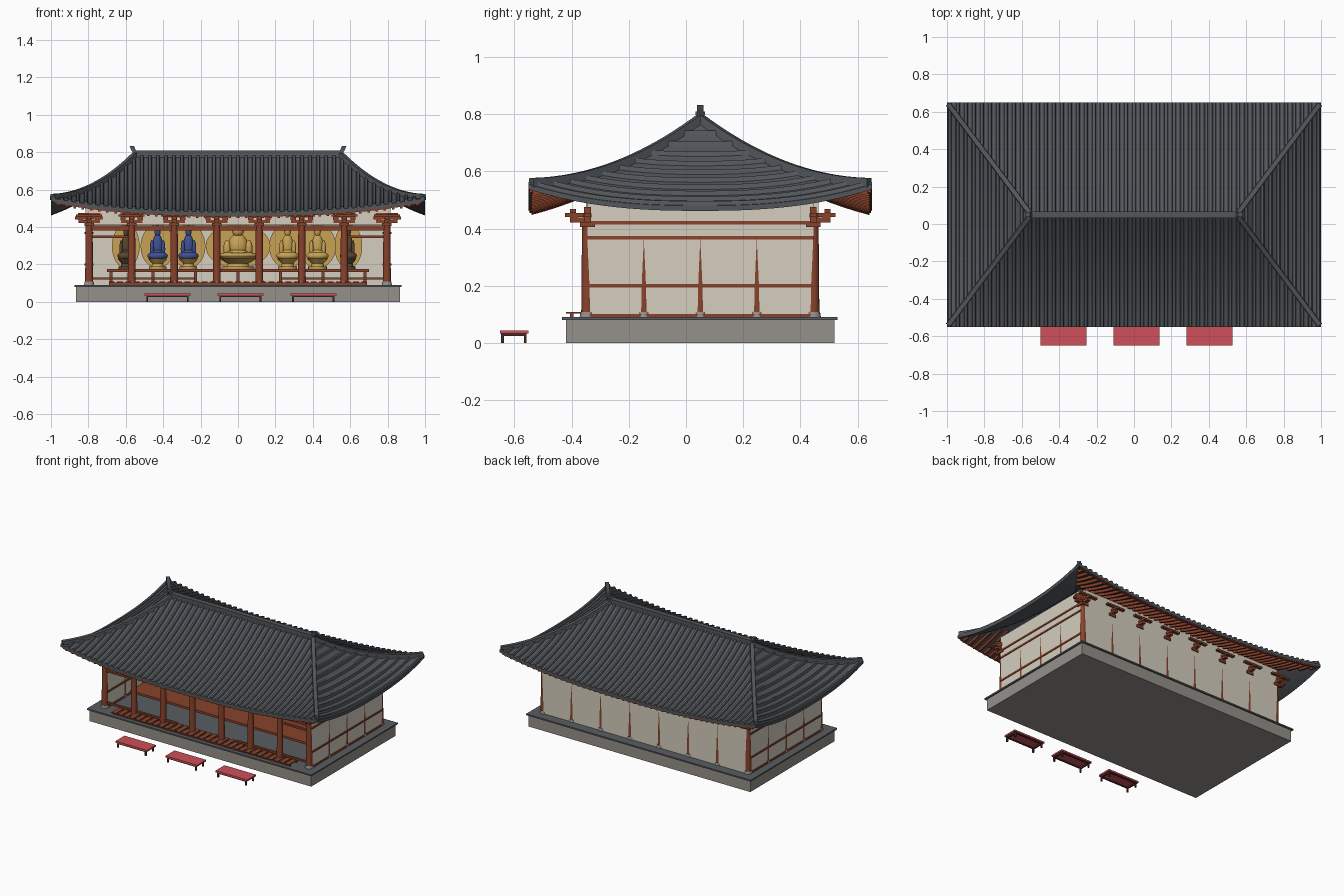
import bpy, bmesh, math
from mathutils import Matrix, Vector

if "Cube" in bpy.data.objects:
    bpy.data.objects.remove(bpy.data.objects["Cube"])

def mat(name, r, g, b):
    m = bpy.data.materials.new(name)
    m.diffuse_color = (r, g, b, 1)
    m.use_nodes = True
    m.node_tree.nodes["Principled BSDF"].inputs["Base Color"].default_value = m.diffuse_color
    return m

TILE = mat("roof_tile_grey", .085, .095, .105)
WOOD = mat("red_brown_wood", .25, .055, .025)
WALL = mat("cream_plaster", .66, .62, .52)
STONE = mat("stone_grey", .30, .28, .255)
SLATE = mat("slate_floor", .10, .11, .12)
RED = mat("bench_red", .62, .08, .10)
DARK = mat("dark_brown", .07, .025, .02)
GOLD = mat("gold", .58, .36, .09)
BRONZE = mat("dark_bronze", .10, .06, .03)
BLUE = mat("blue_paint", .05, .08, .28)

def finish(name, b, material, smooth=False):
    bmesh.ops.recalc_face_normals(b, faces=b.faces)
    me = bpy.data.meshes.new(name)
    b.to_mesh(me)
    b.free()
    me.materials.append(material)
    o = bpy.data.objects.new(name, me)
    bpy.context.collection.objects.link(o)
    if smooth:
        bpy.ops.object.select_all(action='DESELECT')
        o.select_set(True)
        bpy.context.view_layer.objects.active = o
        bpy.ops.object.shade_smooth_by_angle(angle=math.radians(40))
    return o

def box(b, x0, x1, y0, y1, z0, z1):
    m = Matrix.Translation(((x0+x1)/2, (y0+y1)/2, (z0+z1)/2)) @ Matrix.Diagonal((x1-x0, y1-y0, z1-z0, 1))
    bmesh.ops.create_cube(b, size=1, matrix=m)

def cyl(b, x, y, z0, z1, r0, r1, n=16):
    bmesh.ops.create_cone(b, cap_ends=True, segments=n, radius1=r0, radius2=r1, depth=z1-z0,
                          matrix=Matrix.Translation((x, y, (z0+z1)/2)))

def ball(b, x, y, z, rx, ry, rz):
    bmesh.ops.create_uvsphere(b, u_segments=16, v_segments=10, radius=1,
                              matrix=Matrix.Translation((x, y, z)) @ Matrix.Diagonal((rx, ry, rz, 1)))

def sweep(b, path, section):
    """Run a closed section (3D offsets) along a path and cap both ends."""
    rings = [[b.verts.new(Vector(p) + Vector(o)) for o in section] for p in path]
    n = len(section)
    for r, q in zip(rings, rings[1:]):
        for i in range(n):
            b.faces.new((r[i], r[(i+1) % n], q[(i+1) % n], q[i]))
    b.faces.new(rings[0])
    b.faces.new(rings[-1])

# ---- roof surface: curved hip roof with lifted corners ----
CY, RX, HX, HY = .05, .55, 1.0, .60       # centre y, half ridge, half sizes
def roof_z(x, y):
    x, y = abs(x), abs(y - CY)
    uf, us = y / HY, max(0, (x - RX) / (HX - RX))
    u = min(1, max(uf, us))
    s = x / (RX + (HX-RX)*u) if uf >= us else y / (HY*u)
    v = 1 - u
    return .48 + .30*(.5*v + .5*v*v) + .075 * u*u * min(1, s)**2.5

def span(a, c, n):
    return [a + (c-a)*i/n for i in range(n+1)]

b = bmesh.new()
for side in (0, 1):
    for sg in (-1, 1):
        grid = []
        for u in span(0, 1, 16):
            row = []
            for s in span(-1, 1, 32):
                if side:
                    x, y = sg*(RX + (HX-RX)*u), CY + s*HY*u
                else:
                    x, y = s*(RX + (HX-RX)*u), CY + sg*HY*u
                row.append(b.verts.new((x, y, roof_z(x, y))))
            grid.append(row)
        for r, q in zip(grid, grid[1:]):
            for i in range(32):
                b.faces.new((r[i], r[i+1], q[i+1], q[i]))
bmesh.ops.remove_doubles(b, verts=b.verts, dist=1e-4)
ret = bmesh.ops.extrude_face_region(b, geom=b.faces[:], use_keep_orig=True)
bmesh.ops.translate(b, vec=(0, 0, -.018), verts=[g for g in ret['geom'] if isinstance(g, bmesh.types.BMVert)])
finish("roof_shell", b, TILE, True)

# tile ribs, all at constant x
b = bmesh.new()
rib = [(-.012, 0, -.006), (-.007, 0, .011), (.007, 0, .011), (.012, 0, -.006)]
for x in span(-.985, .985, 46):
    sweep(b, [(x, y, roof_z(x, y)) for y in span(CY-HY, CY+HY, 48)], rib)
finish("roof_tile_ribs", b, TILE)

# hip ridges, top ridge and its end ornaments
b = bmesh.new()
for sx in (-1, 1):
    for sy in (-1, 1):
        pts = []
        for u in span(0, .985, 20):
            x, y = sx*(RX + (HX-RX)*u), CY + sy*HY*u
            pts.append((x, y, roof_z(x, y)))
        sweep(b, pts, [(-.012, -.009*sx*sy*-1, -.01), (-.010, .007*sx*sy, .022),
                       (.010, -.007*sx*sy, .022), (.012, -.009*sx*sy, -.01)])
finish("hip_ridges", b, TILE)
b = bmesh.new()
box(b, -.56, .56, CY-.012, CY+.012, .765, .80)
box(b, -.56, .56, CY-.017, CY+.017, .798, .81)
finish("main_ridge", b, TILE)
b = bmesh.new()
for sx in (-1, 1):
    sweep(b, [(sx*.545, CY, .77), (sx*.552, CY, .80), (sx*.562, CY, .818), (sx*.567, CY, .832)],
          [(-.012, -.012, 0), (.012, -.012, 0), (.012, .012, 0), (-.012, .012, 0)])
finish("ridge_end_ornaments", b, TILE)

# rafters and eave boards
b = bmesh.new()
for sy in (-1, 1):
    for x in span(-.96, .96, 44):
        ys = [CY + sy*HY*u for u in span(max(.6, (abs(x)-RX)/(HX-RX)), .985, 5)]
        sweep(b, [(x, y, roof_z(x, y)-.026) for y in ys],
              [(-.007, 0, -.009), (.007, 0, -.009), (.007, 0, .01), (-.007, 0, .01)])
    y = CY + sy*HY*.985
    sweep(b, [(x, y, roof_z(x, y)-.021) for x in span(-.98, .98, 40)],
          [(0, -.006, -.006), (0, .006, -.006), (0, .006, .006), (0, -.006, .006)])
finish("rafters", b, WOOD)

# ---- stone platform ----
b = bmesh.new()
box(b, -.865, .865, -.42, .52, 0, .08)
finish("platform", b, STONE)
b = bmesh.new()
box(b, -.875, .875, -.433, .53, .08, .09)
finish("platform_floor", b, SLATE)

# ---- columns, stone bases and brackets ----
YF, YB, WX = -.345, .445, .796
XS = span(-WX, WX, 7)
YS = span(YF, YB, 4)
spots = [(x, y) for x in XS for y in (YF, YB)] + [(x, y) for x in (-WX, WX) for y in YS[1:-1]]
b, c = bmesh.new(), bmesh.new()
for x, y in spots:
    cyl(b, x, y, .09, .42, .0215, .0185)
    cyl(c, x, y, .09, .108, .027, .024)
finish("columns", b, WOOD, True)
finish("column_bases", c, STONE, True)
b = bmesh.new()
for x in XS:
    for y, sy in ((YF, -1), (YB, 1)):
        box(b, x-.026, x+.026, y-.026, y+.026, .405, .422)
        box(b, x-.058, x+.058, y-.012, y+.012, .422, .438)
        box(b, x-.012, x+.012, y-.06, y+.06, .422, .438)
        for d in (-.046, .046):
            box(b, x+d-.014, x+d+.014, y-.014, y+.014, .438, .452)
            box(b, x-.014, x+.014, y+d-.014, y+d+.014, .438, .452)
        box(b, x-.011, x+.011, y-.078, y+.078, .440, .455)
        box(b, x-.07, x+.07, y+sy*.05-.01, y+sy*.05+.01, .455, .468)
        box(b, x-.06, x+.06, y-.012, y+.012, .452, .475)
        if abs(x) > .7:
            box(b, x-.075, x+.075, y-.011, y+.011, .440, .455)
finish("brackets", b, WOOD)

# ---- plaster walls ----
b = bmesh.new()
for sx in (-1, 1):
    box(b, sx*WX-.019, sx*WX+.019, YF, YB, .09, .52)
box(b, -WX, WX, YB-.019, YB+.019, .09, .52)
box(b, -WX, WX, YF-.005, YF+.010, .41, .52)
finish("plaster_walls", b, WALL)

# ---- timber rails on the sides and beams on the front ----
b = bmesh.new()
for sx in (-1, 1):
    for z in (.096, .20, .368, .42):
        box(b, sx*WX-.024, sx*WX+.024, YF, YB, z-.006, z+.006)
finish("side_rails", b, WOOD)
b = bmesh.new()
box(b, -WX, WX, YF-.012, YF+.012, .382, .408)
for sx in (-1, 1):
    box(b, min(sx*WX, sx*.568), max(sx*WX, sx*.568), YF-.008, YF+.008, .342, .354)
    box(b, min(sx*WX, sx*.23), max(sx*WX, sx*.23), YF-.007, YF+.007, .118, .130)
finish("front_beams", b, WOOD)

# slatted walkway at the front
b = bmesh.new()
for x in span(-.675, .675, 30):
    box(b, x-.016, x+.016, -.42, -.31, .103, .108)
for y in (-.40, -.33):
    box(b, -.69, .69, y-.006, y+.006, .09, .103)
finish("walkway_slats", b, WOOD)

# altar deck on posts
b = bmesh.new()
box(b, -.70, .70, -.20, .40, .160, .176)
for x in span(-.68, .68, 6):
    for y in (-.18, .38):
        box(b, x-.008, x+.008, y-.008, y+.008, .09, .16)
finish("altar_deck", b, WOOD)

# ---- seated statues: lotus base, body and halo ----
def statue(name, x, y, k, w, body, base, halo):
    z = .176
    b = bmesh.new()
    cyl(b, x, y, z, z+.012, .085*w, .085*w)
    cyl(b, x, y, z+.012, z+.03, .06*w, .05*w)
    cyl(b, x, y, z+.03, z+.055, .055*w, .095*w)
    finish(name + "_lotus_base", b, base, True)
    b = bmesh.new()
    ball(b, x, y-.01, z+.07, .10*w, .06*w, .025)
    ball(b, x, y, z+.055+.07*k, .052*w, .04*w, .07*k)
    for d in (-1, 1):
        ball(b, x+d*.055*w, y-.01, z+.055+.055*k, .02*w, .025*w, .05*k)
    ball(b, x, y-.03*w, z+.055+.035*k, .05*w, .03*w, .014)
    ball(b, x, y, z+.055+.155*k, .03*w, .03*w, .033*k)
    ball(b, x, y, z+.055+.188*k, .014*w, .014*w, .014*k)
    finish(name + "_body", b, body, True)
    b = bmesh.new()
    hz = z + .055 + .07*k
    for rx, rz, dy in ((.165, .125, .062), (.14, .105, .056), (.07, .06, .050)):
        cz = hz + (.07*k if rx < .1 else 0)
        m = (Matrix.Translation((x, y+dy, cz)) @ Matrix.Diagonal((rx*w, 1, rz*k, 1))
             @ Matrix.Rotation(math.pi/2, 4, 'X'))
        bmesh.ops.create_cone(b, cap_ends=True, segments=32, radius1=1, radius2=1, depth=.006, matrix=m)
    finish(name + "_halo", b, halo)

statue("centre_statue", 0, .10, .95, 1.05, GOLD, GOLD, GOLD)
statue("left_inner_statue", -.265, .14, .95, .55, BLUE, GOLD, GOLD)
statue("left_outer_statue", -.43, .14, .95, .55, BLUE, GOLD, GOLD)
statue("right_inner_statue", .265, .14, .95, .6, GOLD, GOLD, GOLD)
statue("right_outer_statue", .425, .14, .95, .6, GOLD, GOLD, GOLD)
statue("left_guardian", -.60, .18, .95, .45, BRONZE, BRONZE, GOLD)
statue("right_guardian", .59, .18, .95, .45, BRONZE, BRONZE, GOLD)

# ---- red benches in front ----
for i, x in enumerate((-.377, .013, .403)):
    b = bmesh.new()
    box(b, x-.123, x+.123, -.65, -.55, .033, .044)
    finish("bench_seat_%d" % (i+1), b, RED)
    b = bmesh.new()
    for dx in (-.108, .108):
        for y in (-.642, -.562):
            box(b, x+dx-.005, x+dx+.005, y-.005, y+.005, 0, .033)
        box(b, x+dx-.004, x+dx+.004, -.642, -.562, .024, .033)
    for y in (-.642, -.562):
        box(b, x-.108, x+.108, y-.004, y+.004, .026, .033)
    finish("bench_legs_%d" % (i+1), b, DARK)
